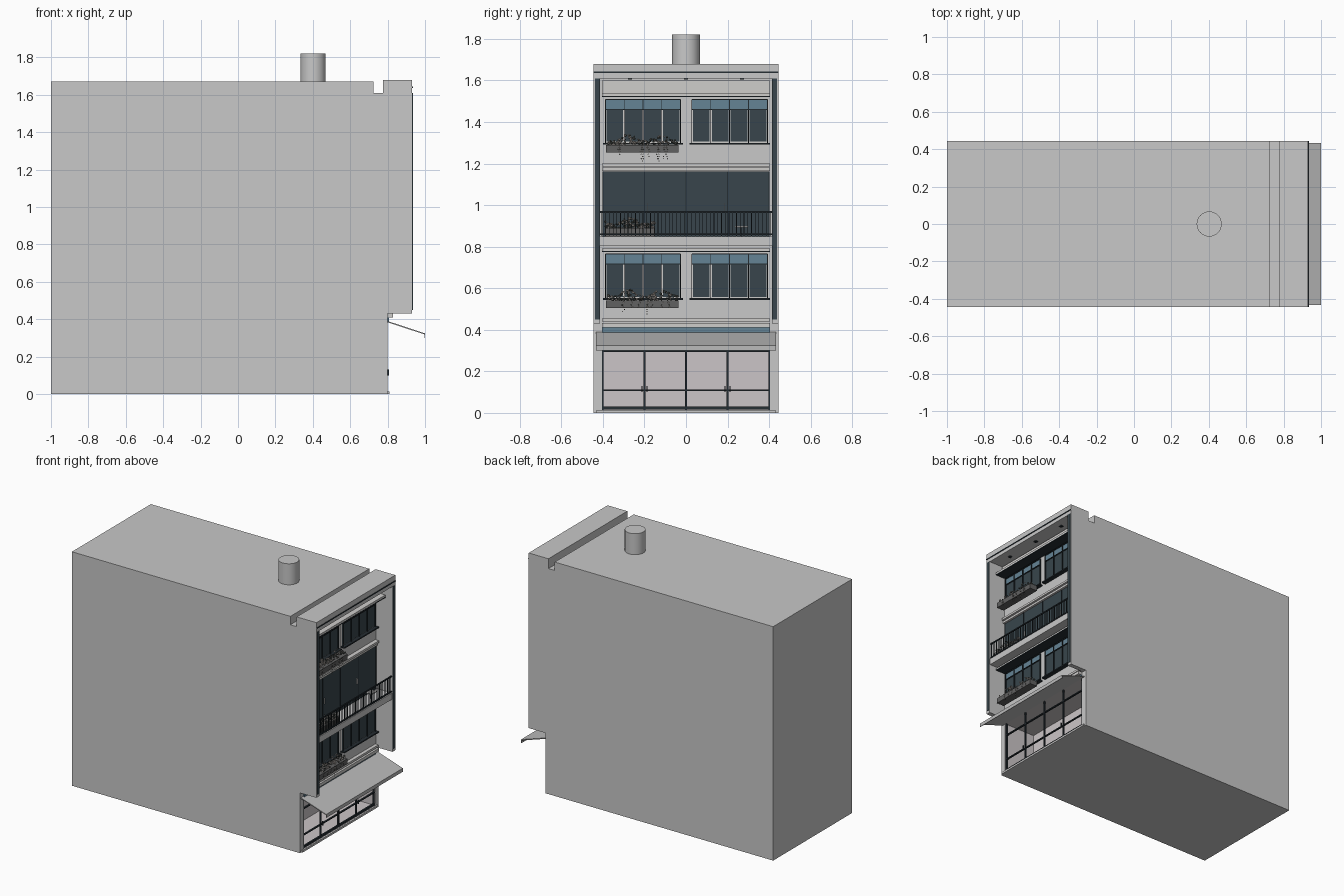
import bpy, bmesh, math, random
from mathutils import Matrix, Vector

random.seed(4)
if "Cube" in bpy.data.objects:
    bpy.data.objects.remove(bpy.data.objects["Cube"], do_unlink=True)


def material(name, r, g, b):
    m = bpy.data.materials.new(name)
    m.use_nodes = True
    m.diffuse_color = (r, g, b, 1)
    node = next(n for n in m.node_tree.nodes if n.type == 'BSDF_PRINCIPLED')
    node.inputs["Base Color"].default_value = (r, g, b, 1)
    return m


WALL = material("wall_grey", .58, .58, .58)
TRIM = material("trim_light", .62, .61, .60)
AWNING = material("awning_grey", .50, .50, .50)
GLASS = material("dark_glass", .04, .06, .072)
TRANSOM = material("blue_glass", .13, .23, .30)
FRAME = material("dark_frame", .018, .026, .032)
SHOP = material("shop_interior", .60, .56, .57)
PLANTER = material("planter_grey", .12, .12, .12)
LEAF = material("leaf_dark", .09, .10, .09)
PETAL = material("petal_pale", .55, .50, .46)


def finish(name, bm, mats):
    bmesh.ops.recalc_face_normals(bm, faces=bm.faces)
    mesh = bpy.data.meshes.new(name)
    bm.to_mesh(mesh)
    bm.free()
    for m in mats:
        mesh.materials.append(m)
    obj = bpy.data.objects.new(name, mesh)
    bpy.context.collection.objects.link(obj)
    return obj


def add_box(bm, xs, ys, zs):
    size = [b - a for a, b in (xs, ys, zs)]
    mid = [(a + b) / 2 for a, b in (xs, ys, zs)]
    bmesh.ops.create_cube(bm, size=1, matrix=Matrix.Translation(mid) @ Matrix.Diagonal((*size, 1)))


def boxes(name, mat, *specs):
    bm = bmesh.new()
    for s in specs:
        add_box(bm, *s)
    return finish(name, bm, [mat])


def extrude_profile(name, mat, points, half):
    """Extrude an (x, z) outline across the width."""
    bm = bmesh.new()
    face = bm.faces.new([bm.verts.new((x, -half, z)) for x, z in points])
    geom = bmesh.ops.extrude_face_region(bm, geom=[face])["geom"]
    moved = [v for v in geom if isinstance(v, bmesh.types.BMVert)]
    bmesh.ops.translate(bm, verts=moved, vec=(0, 2 * half, 0))
    return finish(name, bm, [mat])


W = .445    # half width of the building
IN = .405   # half width between the side walls
F = .80     # facade plane

# Main block with roof gutter and projecting parapet
body = extrude_profile("building_body", WALL, [
    (-1, 0), (F, 0), (F, 1.61), (.931, 1.61), (.931, 1.68), (.775, 1.68),
    (.775, 1.61), (.725, 1.61), (.725, 1.67), (-1, 1.67)], W)

# Hollow shop room behind the ground floor front
cutter = boxes("shop_cutter", SHOP, ((.55, .9), (-IN, IN), (.015, .385)))
body.data.materials.append(SHOP)
cut = body.modifiers.new("shop_opening", 'BOOLEAN')
cut.operation, cut.solver, cut.object = 'DIFFERENCE', 'EXACT', cutter
bpy.context.view_layer.objects.active = body
bpy.ops.object.modifier_apply(modifier=cut.name)
bpy.data.objects.remove(cutter, do_unlink=True)
for p in body.data.polygons:
    c = p.center
    if .54 < c.x < F - .01 and abs(c.y) < IN + .01 and .01 < c.z < .39:
        p.material_index = 1

# Side walls with dark strips on their front edges
for side, s in (("left", 1), ("right", -1)):
    def span(a, b):
        return tuple(sorted((s * a, s * b)))
    boxes("side_wall_" + side, WALL, ((F, .931), span(IN + .008, W), (.43, 1.61)))
    boxes("side_strip_" + side, GLASS, ((.93, .935), span(.415, .437), (.45, 1.61)))

# Parapet shadow line and soffit lamps
boxes("parapet_line", FRAME, ((.93, .935), (-W, W), (1.636, 1.643)))
boxes("soffit_lamps", FRAME, *[((.86, .88), (y - .01, y + .01), (1.604, 1.612))
                               for y in (-.27, 0, .27)])

# Chimney
bm = bmesh.new()
bmesh.ops.create_cone(bm, cap_ends=True, segments=32, radius1=.067, radius2=.067,
                      depth=.16, matrix=Matrix.Translation((.402, 0, 1.74)))
chimney = finish("chimney", bm, [WALL])
bpy.ops.object.select_all(action='DESELECT')
chimney.select_set(True)
bpy.context.view_layer.objects.active = chimney
bpy.ops.object.shade_smooth_by_angle()

# Horizontal ledges and trim bands on the facade
for name, depth, z0, z1 in (
        ("top_cornice", .03, 1.54, 1.6), ("top_ledge", .08, 1.525, 1.54),
        ("upper_band", .03, 1.185, 1.2), ("upper_band_low", .02, 1.165, 1.18),
        ("lower_ledge", .08, .778, .79), ("lower_band", .025, .44, .455),
        ("shop_band", .03, .41, .432)):
    boxes(name, TRIM, ((F, F + depth), (-IN, IN), (z0, z1)))
for name, z in (("top_ledge_edge", 1.52), ("lower_ledge_edge", .774)):
    boxes(name, FRAME, ((F, F + .081), (-IN, IN), (z, z + .006)))


def window(name, y0, y1, z0, z1):
    """Four panes below a row of blue transoms, with frame and sill."""
    split, quarter = z1 - .048, (y1 - y0) / 4
    boxes(name + "_surround", TRIM, ((F, F + .004), (y0 - .006, y1 + .006), (z0, z1 + .006)))
    boxes(name + "_transom", TRANSOM, ((F, F + .008), (y0, y1), (split, z1)))
    boxes(name + "_glass", GLASS, *[((F, F + .008), (y0 + i * quarter + .005, y0 + (i + 1) * quarter - .005),
                                     (z0 + .008, split)) for i in range(4)])
    bars = [((F, F + .014), (y0 + i * quarter - .002, y0 + i * quarter + .002), (z0, z1))
            for i in range(5)]
    bars += [((F, F + .014), (y0, y1), (z - .003, z + .003)) for z in (split, z1)]
    boxes(name + "_bars", FRAME, *bars)
    boxes(name + "_sill", FRAME, ((F, F + .03), (y0 - .012, y1 + .012), (z0 - .006, z0 + .003)))


def plants(name, x, y0, y1, z, height, trailing):
    """Loose leaf and flower clumps, optionally with trailing stems."""
    bm = bmesh.new()

    def clump(pos, radius, index):
        verts = bmesh.ops.create_icosphere(bm, subdivisions=1, radius=radius,
                                           matrix=Matrix.Translation(pos))["verts"]
        for f in {f for v in verts for f in v.link_faces}:
            f.material_index = index

    for i in range(170):
        y = random.uniform(y0, y1)
        top = height * (.7 + .3 * math.sin(y * 40))
        clump(Vector((x + random.uniform(-.022, .022), y, z + random.uniform(0, top))),
              random.uniform(.003, .007), i % 2)
    for i in range(trailing):
        y = random.uniform(y0 + .03, y1 - .03)
        for k in range(random.randint(3, 8)):
            clump(Vector((x + .032, y + random.uniform(-.006, .006), z - .011 * k)), .003, k % 2)
    finish(name, bm, [LEAF, PETAL])


# Windows and flower boxes on both window floors
for floor, z0, z1 in (("lower", .55, .765), ("upper", 1.297, 1.508)):
    window(floor + "_window_right", -.388, -.026, z0, z1)
    window(floor + "_window_left", .028, .392, z0, z1)
    boxes(floor + "_flower_box", PLANTER, ((F + .03, F + .09), (-.385, -.035), (z0 - .045, z0 - .008)))
    plants(floor + "_flowers", F + .06, -.38, -.04, z0 - .008, .05, 9)

# Balcony glazing, slab and railing
boxes("balcony_glass", GLASS, ((F, F + .008), (-.4, .4), (.85, 1.162)))
boxes("balcony_mullions", FRAME, *[((F, F + .011), (y - .002, y + .002), (.85, 1.162))
                                   for y in (-.4, -.2, 0, .2, .4)])
boxes("balcony_handles", TRIM, *[((F, F + .016), (y - .001, y + .001), (.97, 1.01))
                                 for y in (-.185, .185)])
boxes("balcony_slab", WALL, ((F, .928), (-IN - .008, IN + .008), (.805, .85)))
rail = [((.918, .926), (-IN - .008, IN + .008), (z, z + .008)) for z in (.963, .855)]
rail += [((.92, .924), (-.405 + .018 * i - .0015, -.405 + .018 * i + .0015), (.85, .965))
         for i in range(46)]
boxes("balcony_railing", FRAME, *rail)
boxes("balcony_planter", PLANTER, ((.865, .91), (-.39, -.15), (.85, .89)))
plants("balcony_flowers", .888, -.39, -.15, .89, .05, 0)
boxes("balcony_table", TRIM, ((.84, .89), (.235, .295), (.893, .899)))
boxes("balcony_table_leg", FRAME, ((.862, .868), (.262, .268), (.85, .893)))

# Awning with a short hanging edge
extrude_profile("awning", AWNING, [(F, .39), (.998, .325), (1, .325), (1, .3),
                                   (.996, .3), (.996, .319), (F, .383)], .432)
boxes("shop_transom", TRANSOM, ((F, F + .008), (-IN, IN), (.387, .41)))

# Shop front framing, door handles and step
bars = [((.785, .797), (y - .004, y + .004), (.015, .385)) for y in (-.4, -.2, 0, .2, .4)]
bars += [((.785, .797), (-IN, IN), (z, z + h)) for z, h in ((.016, .014), (.105, .007), (.293, .008))]
boxes("shop_frame", FRAME, *bars)
boxes("shop_handles", FRAME, *[((.797, .806), (y - .002, y + .002), (.1, .13))
                               for y in (-.212, -.188, .188, .212)])
boxes("shop_step", WALL, ((F, .81), (-.43, .43), (0, .014)))
